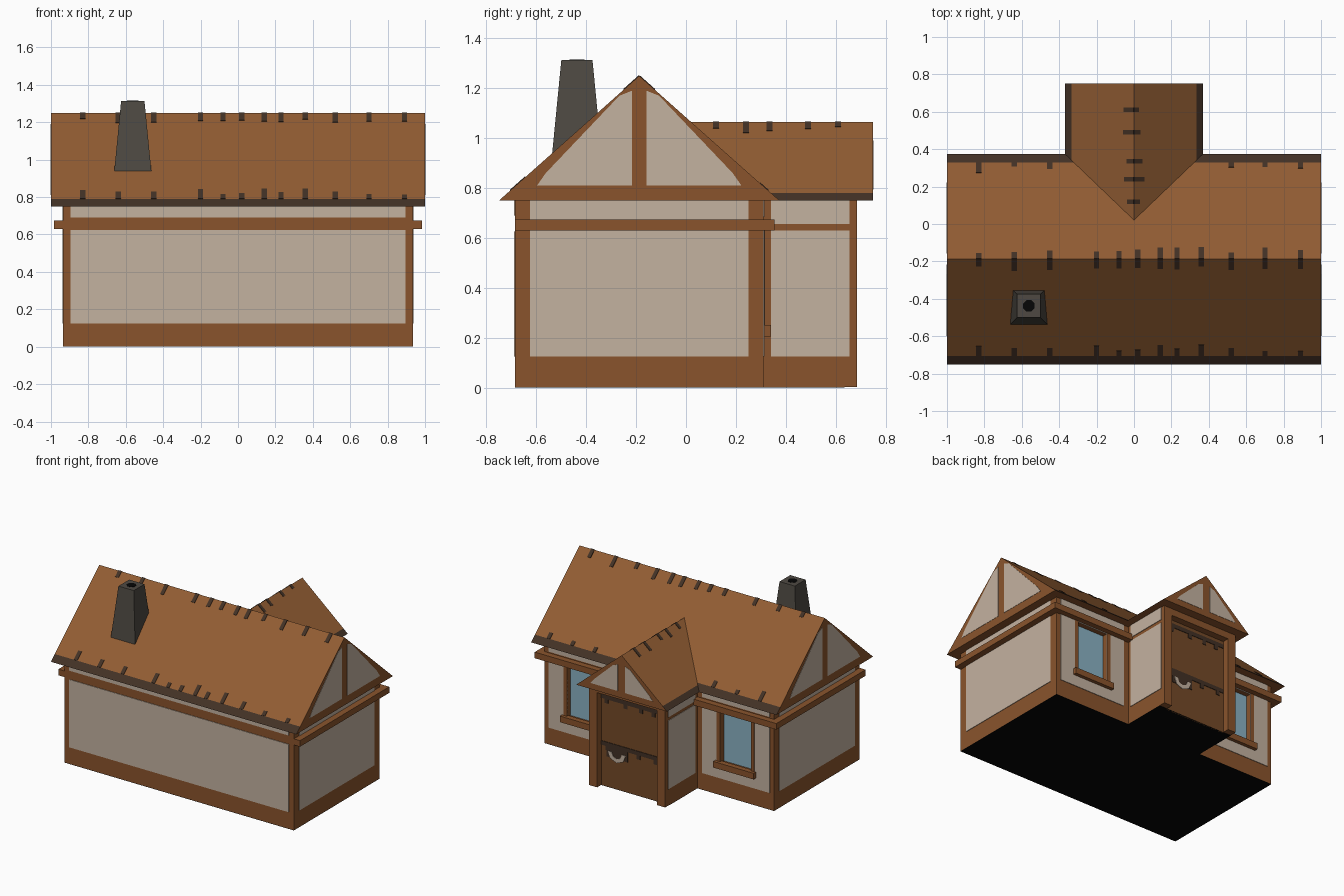
import bpy, bmesh, math, random
from mathutils import Vector

if "Cube" in bpy.data.objects:
    bpy.data.objects.remove(bpy.data.objects["Cube"])

random.seed(3)


def material(name, r, g, b):
    m = bpy.data.materials.new(name)
    lin = [((c / 255 + 0.055) / 1.055) ** 2.4 for c in (r, g, b)]
    m.diffuse_color = (*lin, 1)
    m.use_nodes = True
    m.node_tree.nodes["Principled BSDF"].inputs["Base Color"].default_value = m.diffuse_color
    return m


WOOD = material("timber brown", 138, 84, 44)
ROOF = material("roof brown", 146, 93, 51)
CREAM = material("plaster", 196, 178, 160)
DARK = material("dark worn edge", 66, 49, 37)
DOOR = material("door brown", 116, 73, 39)
STONE = material("chimney stone", 78, 73, 66)
GLASS = material("window glass", 138, 178, 196)
BLACK = material("black", 5, 5, 5)


def finish(name, bm, *mats):
    bmesh.ops.recalc_face_normals(bm, faces=bm.faces)
    me = bpy.data.meshes.new(name)
    bm.to_mesh(me)
    bm.free()
    for m in mats:
        me.materials.append(m)
    ob = bpy.data.objects.new(name, me)
    bpy.context.collection.objects.link(ob)
    return ob


def extrude(name, pts, vec, mat):
    """Solid made from a polygon pushed along a vector."""
    bm = bmesh.new()
    a = [bm.verts.new(p) for p in pts]
    b = [bm.verts.new(Vector(p) + Vector(vec)) for p in pts]
    bm.faces.new(a)
    bm.faces.new(b)
    for i in range(len(a)):
        j = (i + 1) % len(a)
        bm.faces.new((a[i], a[j], b[j], b[i]))
    return finish(name, bm, mat)


def box(name, x, y, z, mat):
    pts = [(x[0], y[0], z[0]), (x[1], y[0], z[0]), (x[1], y[1], z[0]), (x[0], y[1], z[0])]
    return extrude(name, pts, (0, 0, z[1] - z[0]), mat)


def mx(s, a, b):
    """Mirrored, ordered x range."""
    return tuple(sorted((s * a, s * b)))


def cut(ob, cutter):
    m = ob.modifiers.new("opening", "BOOLEAN")
    m.operation = "DIFFERENCE"
    m.solver = "EXACT"
    m.object = cutter
    cutter.hide_render = True
    cutter.display_type = "WIRE"


T = 0.004          # plate thickness
W, F, B = 0.935, -0.685, 0.31   # main walls: half width, front, back
P, PY = 0.31, 0.685             # porch walls: half width, end

# Walls
house = box("main_walls", (-W, W), (F, B), (0.002, 0.76), WOOD)
porch = box("porch_walls", (-P, P), (B - 0.05, PY), (0.002, 0.76), WOOD)
box("main_floor", (-W, W), (F, B), (0, 0.002), BLACK)
box("porch_floor", (-P, P), (B, PY - 0.05), (0, 0.002), BLACK)

# Front plaster
box("front_plaster", (-0.895, 0.895), (F - T, F), (0.125, 0.625), CREAM)
box("front_upper_plaster", (-0.895, 0.895), (F - T, F), (0.69, 0.75), CREAM)

for s, side in ((1, "right"), (-1, "left")):
    # Side plaster and rails
    sx = mx(s, W, W + T)
    box(side + "_plaster", sx, (-0.625, 0.25), (0.125, 0.63), CREAM)
    box(side + "_upper_plaster", sx, (-0.625, 0.25), (0.67, 0.75), CREAM)
    box(side + "_rail", mx(s, W - 0.01, 0.985), (F, 0.355), (0.63, 0.675), WOOD)
    box(side + "_back_rail", mx(s, P - 0.01, W), (B - 0.01, 0.355), (0.63, 0.675), WOOD)
    # Porch side plaster
    px = mx(s, P, P + T)
    box(side + "_porch_plaster", px, (0.34, 0.655), (0.125, 0.63), CREAM)
    box(side + "_porch_upper_plaster", px, (0.34, 0.655), (0.655, 0.75), CREAM)
    # Back wall plaster with a recessed window
    panel = box(side + "_back_plaster", mx(s, 0.35, 0.9), (B, B + T), (0.125, 0.63), CREAM)
    box(side + "_back_upper_plaster", mx(s, 0.35, 0.9), (B, B + T), (0.685, 0.75), CREAM)
    opening = box(side + "_window_cutter", mx(s, 0.5, 0.75), (B - 0.04, B + 0.1), (0.24, 0.625), WOOD)
    cut(house, opening)
    cut(panel, opening)
    box(side + "_window_glass", mx(s, 0.5, 0.75), (B - 0.045, B - 0.036), (0.24, 0.625), GLASS)
    for i, a in enumerate((0.472, 0.75)):
        box(f"{side}_window_frame_{i}", mx(s, a, a + 0.028), (B, B + 0.007), (0.24, 0.63), WOOD)
    box(side + "_window_sill", mx(s, 0.46, 0.79), (B - 0.01, 0.34), (0.205, 0.25), WOOD)

# Door recess, door and iron bands
D = PY - 0.05
cut(porch, box("door_cutter", (-0.245, 0.245), (D - 0.005, PY + 0.1), (-0.1, 0.7), WOOD))
box("door", (-0.245, 0.245), (D - 0.01, D), (0, 0.7), DOOR)
for i, z in enumerate((0.3, 0.645)):
    box(f"door_band_{i}", (-0.245, 0.245), (D, D + T), (z, z + 0.03), DARK)
    for j in range(4):
        x = -0.2 + j * 0.125 + random.uniform(-0.02, 0.02)
        box(f"door_band_wear_{i}_{j}", (x, x + 0.03), (D, D + T), (z - 0.03, z), DARK)
box("handle_backing", (0.03, 0.2), (D, D + T), (0.225, 0.3), DARK)
arc = [(0.115 + r * math.cos(a), D + T, 0.27 + r * math.sin(a))
       for r, angs in ((0.072, range(180, 361, 45)), (0.042, range(360, 179, -45)))
       for a in map(math.radians, angs)]
extrude("door_handle", arc, (0, T, 0), CREAM)


# Roofs: triangular prisms with dark eave strips
def roof(name, half, top, z_band, place):
    k = half * (z_band - 0.75) / (top - 0.75)
    prof = [(-half, 0.75), (-half + k, z_band), (0, top), (half - k, z_band), (half, 0.75)]
    bm = bmesh.new()
    a, b = [[bm.verts.new(place(u, end, z)) for u, z in prof] for end in (0, 1)]
    bm.faces.new(a)
    bm.faces.new(b)
    for i, m in enumerate((2, 1, 1, 2, 0)):
        j = (i + 1) % 5
        bm.faces.new((a[i], a[j], b[j], b[i])).material_index = m
    return finish(name, bm, WOOD, ROOF, DARK)


CY, H = -0.1875, 0.5625
roof("main_roof", H, 1.25, 0.79, lambda u, e, z: (-1 + 2 * e, CY + u, z))
roof("porch_roof", 0.37, 1.065, 0.78, lambda u, e, z: (u, 0.75 * e, z))

# Gable plaster triangles
for s in (-1, 1):
    for e in (-1, 1):
        tri = [(0.03, 0.81), (0.41, 0.81), (0.375, 0.86), (0.08, 1.17), (0.03, 1.19)]
        extrude("main_gable_plaster", [(e * 1.0, CY + s * u, z) for u, z in tri], (e * T - e * 2 * T + e * T * 1.5, 0, 0), CREAM)
    tri = [(0.03, 0.795), (0.255, 0.795), (0.225, 0.83), (0.07, 0.975), (0.03, 0.99)]
    extrude("porch_gable_plaster", [(s * u, 0.75, z) for u, z in tri], (0, 0.002, 0), CREAM)

# Worn notches along ridges and eaves
spots = (-0.83, -0.64, -0.45, -0.2, -0.08, 0.02, 0.14, 0.23, 0.36, 0.52, 0.70, 0.89)
for s in (-1, 1):
    n = Vector((0, s * 0.5, H)).normalized() * 0.003
    for x in spots:
        for t0, t1 in ((0, 0.05 + random.random() * 0.06), (0.92, 0.81 + random.random() * 0.07)):
            if s > 0 and t0 > 0 and abs(x) < 0.38:
                continue
            pts = [(x + dx, CY + s * H * t, 1.25 - 0.5 * t)
                   for dx, t in ((-0.014, t0), (0.014, t0), (0.014, t1), (-0.014, t1))]
            extrude("roof_notch", pts, n, DARK)
    n = Vector((s * 0.315, 0, 0.37)).normalized() * 0.003
    for y in (0.12, 0.24, 0.335, 0.49, 0.61):
        t1 = random.uniform(0.06, 0.16)
        pts = [(s * 0.37 * t, y + dy, 1.065 - 0.315 * t)
               for dy, t in ((-0.012, 0), (0.012, 0), (0.012, t1), (-0.012, t1))]
        extrude("porch_roof_notch", pts, n, DARK)

# Tapered chimney with a flue
bm = bmesh.new()
cx, cy = -0.5625, -0.4375
rings = [[bm.verts.new((cx + a * r, cy + b * r, z)) for a, b in ((-1, -1), (1, -1), (1, 1), (-1, 1))]
         for r, z in ((0.1, 0.93), (0.0625, 1.313))]
for ring in rings:
    bm.faces.new(ring)
for i in range(4):
    j = (i + 1) % 4
    bm.faces.new((rings[0][i], rings[0][j], rings[1][j], rings[1][i]))
finish("chimney", bm, STONE)
flue = [(cx + 0.033 * math.cos(a), cy + 0.033 * math.sin(a), 1.313)
        for a in (math.pi / 8 + i * math.pi / 4 for i in range(8))]
extrude("chimney_flue", flue, (0, 0, 0.002), BLACK)
